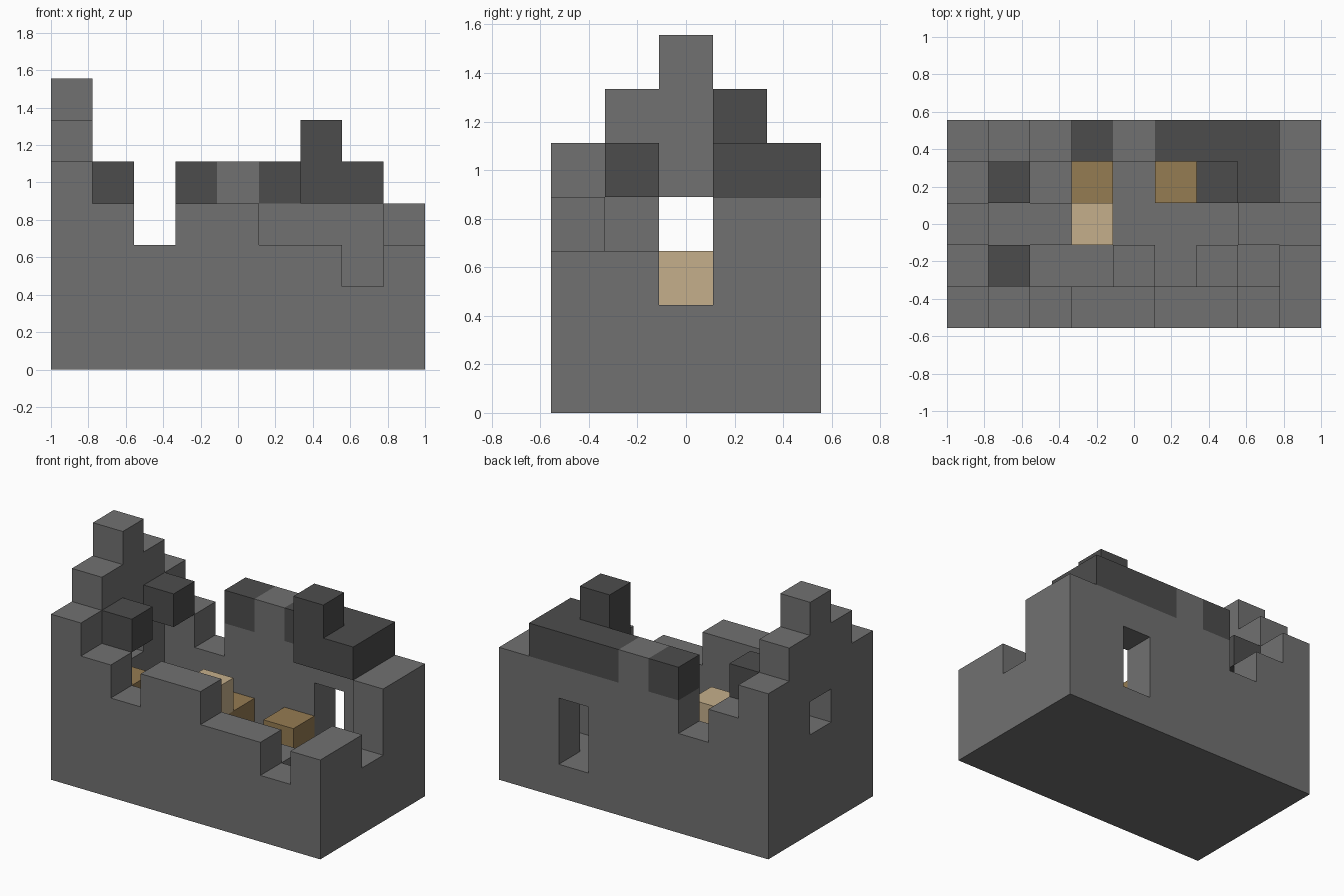
import bpy, bmesh
from mathutils import Vector

cube = bpy.data.objects.get("Cube")
if cube:
    bpy.data.objects.remove(cube, do_unlink=True)

NX, NY = 9, 5          # plan size in blocks
S = 2 / NX             # block edge length


def material(name, rgb):
    m = bpy.data.materials.new(name)
    m.use_nodes = True
    m.diffuse_color = (*rgb, 1)
    m.node_tree.nodes["Principled BSDF"].inputs["Base Color"].default_value = (*rgb, 1)
    return m


STONE = material("grey stone", (0.165, 0.165, 0.165))
DARK = material("dark roof stone", (0.073, 0.073, 0.073))
WOOD = material("brown wood", (0.30, 0.20, 0.085))
PALE = material("pale wood", (0.56, 0.43, 0.26))


def column(i, j, top, bottom=0):
    return {(i, j, k) for k in range(bottom, top)}


def blocks(name, cells, mat):
    """Make the outer skin of a set of blocks as one mesh."""
    bm = bmesh.new()
    for cell in cells:
        centre = Vector(cell) + Vector((0.5, 0.5, 0.5)) - Vector((NX / 2, NY / 2, 0))
        for axis in range(3):
            for sign in (-1, 1):
                near = list(cell)
                near[axis] += sign
                if tuple(near) in cells:
                    continue
                n, u, v = Vector(), Vector(), Vector()
                n[axis] = sign / 2
                u[(axis + 1) % 3] = 0.5
                v[(axis + 2) % 3] = sign / 2
                bm.faces.new([bm.verts.new((centre + n + a * u + b * v) * S)
                              for a, b in ((-1, -1), (1, -1), (1, 1), (-1, 1))])
    bmesh.ops.remove_doubles(bm, verts=bm.verts, dist=S / 100)
    bmesh.ops.dissolve_limit(bm, angle_limit=0.01, verts=bm.verts, edges=bm.edges)
    mesh = bpy.data.meshes.new(name)
    bm.to_mesh(mesh)
    bm.free()
    mesh.materials.append(mat)
    ob = bpy.data.objects.new(name, mesh)
    bpy.context.collection.objects.link(ob)
    return ob


# Ruined walls: one digit per block of height along each side
walls = set()
for i, h in enumerate("543443323"):
    walls |= column(i, 0, int(h))
for i, h in enumerate("543454444"):
    walls |= column(i, NY - 1, int(h))
for j, h in enumerate("56765"):
    walls |= column(0, j, int(h))
for j, h in enumerate("33244"):
    walls |= column(NX - 1, j, int(h))

# Roof stones left on the back wall replace the wall beneath their colour
roof = {(i, 4, 4) for i in (3, 5, 6, 7)} | {(6, 3, 4), (7, 3, 4), (6, 3, 5)}

# Floor with fallen stone
for i in range(1, NX - 1):
    for j in range(1, NY - 1):
        walls |= column(i, j, 1)
for i, j in ((1, 1), (1, 2), (2, 2), (4, 1), (6, 1), (7, 2)):
    walls |= column(i, j, 2)

# Window openings in the gable and back walls
walls -= {(0, 2, 3), (6, 4, 1), (6, 4, 2)}

blocks("stone_walls_and_floor", walls - roof, STONE)
blocks("roof_remains", roof, DARK)
for name, j in (("front", 1), ("back", 3)):
    blocks(name + "_gable_roof_stone", {(1, j, 4)}, DARK)

# Wooden furniture inside
blocks("gable_crate", {(1, 1, 2)}, WOOD)
blocks("table_base", {(3, 2, 1), (3, 3, 1)}, WOOD)
blocks("table_box", {(3, 2, 2)}, PALE)
blocks("window_crate", {(5, 3, 1)}, WOOD)
